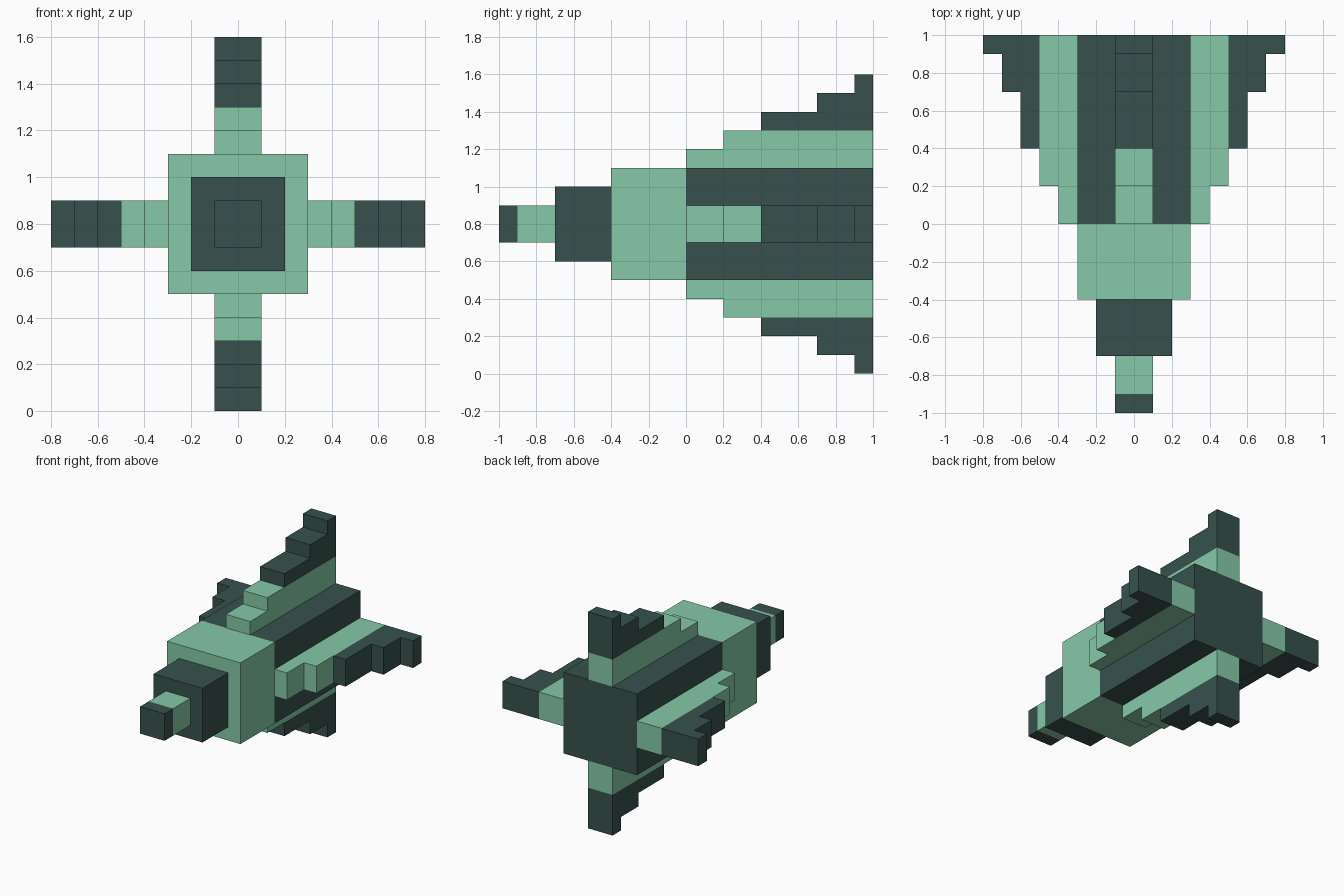
import bpy, bmesh, math
from mathutils import Matrix, Vector

if "Cube" in bpy.data.objects:
    bpy.data.objects.remove(bpy.data.objects["Cube"])

AXIS_Z = 0.8  # height of the long body axis


def material(name, color):
    m = bpy.data.materials.new(name)
    m.diffuse_color = (*color, 1)
    m.use_nodes = True
    m.node_tree.nodes["Principled BSDF"].inputs["Base Color"].default_value = m.diffuse_color
    return m


GREEN = material("mint green", (0.238, 0.584, 0.386))
DARK = material("dark slate green", (0.038, 0.083, 0.074))


def add_object(name, bm, mat):
    bmesh.ops.recalc_face_normals(bm, faces=bm.faces[:])
    me = bpy.data.meshes.new(name)
    bm.to_mesh(me)
    bm.free()
    me.materials.append(mat)
    ob = bpy.data.objects.new(name, me)
    bpy.context.collection.objects.link(ob)
    return ob


def square_block(name, half, y0, y1, mat):
    """Square section centred on the body axis, from y0 to y1."""
    bm = bmesh.new()
    bmesh.ops.create_cube(bm, size=1)
    bmesh.ops.scale(bm, vec=(2 * half, y1 - y0, 2 * half), verts=bm.verts)
    bmesh.ops.translate(bm, vec=(0, (y0 + y1) / 2, AXIS_Z), verts=bm.verts)
    return add_object(name, bm, mat)


def stepped_plate(name, steps, base, angle, mat, half=0.1, back=1.0):
    """Fin strip: each step is (front y, outer radius); turned about the body axis."""
    profile, r = [], base
    for y, outer in steps:
        profile += [(y, r), (y, outer)]
        r = outer
    profile += [(back, r), (back, base)]
    bm = bmesh.new()
    face = bm.faces.new([bm.verts.new((-half, y, r)) for y, r in profile])
    ext = bmesh.ops.extrude_face_region(bm, geom=[face])["geom"]
    moved = [v for v in ext if isinstance(v, bmesh.types.BMVert)]
    bmesh.ops.translate(bm, vec=(2 * half, 0, 0), verts=moved)
    turn = Matrix.Translation(Vector((0, 0, AXIS_Z))) @ Matrix.Rotation(angle, 4, 'Y')
    bmesh.ops.transform(bm, matrix=turn, verts=bm.verts)
    return add_object(name, bm, mat)


# Body and stepped nose
square_block("rear_body", 0.3, 0.0, 1.0, DARK)
square_block("front_body", 0.3, -0.4, 0.0, GREEN)
square_block("nose_block", 0.2, -0.7, -0.4, DARK)
square_block("nose_neck", 0.1, -0.9, -0.7, GREEN)
square_block("nose_tip", 0.1, -1.0, -0.9, DARK)

# Four stepped fins, green at the root and dark at the tip
for i, side in enumerate(("top", "right", "bottom", "left")):
    a = i * math.pi / 2
    stepped_plate(f"{side}_fin_root", [(0.0, 0.4), (0.2, 0.5)], 0.3, a, GREEN)
    stepped_plate(f"{side}_fin_tip", [(0.4, 0.6), (0.7, 0.7), (0.9, 0.8)], 0.5, a, DARK)
